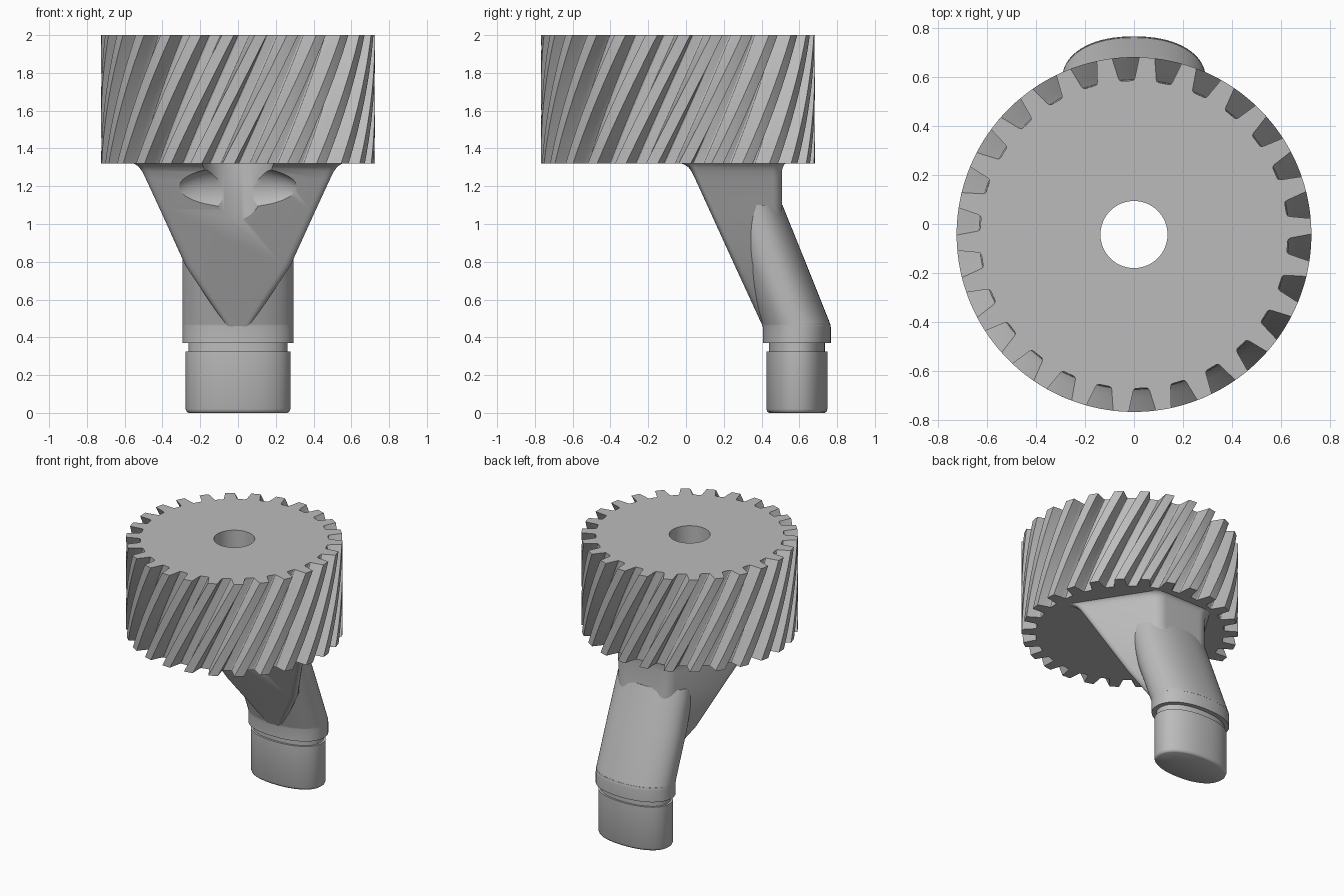
import bpy, bmesh, math
from mathutils import Vector

cube = bpy.data.objects.get("Cube")
if cube:
    bpy.data.objects.remove(cube)

grey = bpy.data.materials.new("mid_grey")
grey.use_nodes = True
COLOUR = (0.5, 0.5, 0.5, 1)
grey.diffuse_color = COLOUR
grey.node_tree.nodes["Principled BSDF"].inputs["Base Color"].default_value = COLOUR

GEAR_Y, GEAR_BOTTOM, TOP = -0.043, 1.32, 2.0


def make_object(name, bm, angle=30):
    bmesh.ops.recalc_face_normals(bm, faces=bm.faces)
    mesh = bpy.data.meshes.new(name)
    bm.to_mesh(mesh)
    bm.free()
    mesh.materials.append(grey)
    obj = bpy.data.objects.new(name, mesh)
    bpy.context.collection.objects.link(obj)
    smooth(obj, angle)
    return obj


def smooth(obj, angle):
    bpy.ops.object.select_all(action="DESELECT")
    obj.select_set(True)
    bpy.context.view_layer.objects.active = obj
    bpy.ops.object.shade_smooth_by_angle(angle=math.radians(angle))


def bridge(bm, a, b):
    n = len(a)
    for i in range(n):
        j = (i + 1) % n
        bm.faces.new((a[i], a[j], b[j], b[i]))


def loft(name, sections, angle=30):
    """Closed skin through matching rings of points."""
    bm = bmesh.new()
    rings = [[bm.verts.new(p) for p in s] for s in sections]
    for a, b in zip(rings, rings[1:]):
        bridge(bm, a, b)
    bm.faces.new(rings[0])
    bm.faces.new(rings[-1])
    return make_object(name, bm, angle)


def oval(z, cy, rx, ry, n=72, power=2.2):
    pts = []
    for i in range(n):
        a = math.tau * i / n
        c, s = math.cos(a), math.sin(a)
        pts.append((math.copysign(abs(c) ** (2 / power), c) * rx,
                    cy + math.copysign(abs(s) ** (2 / power), s) * ry, z))
    return pts


def rounded_trapezoid(z, front, back, wf, wb, radius, steps=8):
    corners = [Vector(p) for p in ((-wf, front, z), (wf, front, z), (wb, back, z), (-wb, back, z))]
    pts = []
    for i, c in enumerate(corners):
        before, after = corners[i - 1] - c, corners[(i + 1) % 4] - c
        p = c + before.normalized() * min(radius, before.length * 0.45)
        q = c + after.normalized() * min(radius, after.length * 0.45)
        for k in range(steps + 1):
            t = k / steps
            pts.append(p * (1 - t) ** 2 + c * 2 * t * (1 - t) + q * t * t)
    return pts


# Helical gear with a bored centre
def build_gear(teeth=26, layers=24, twist=0.48, bore=0.137):
    half_gap = [(4.4, 0.725), (3.95, 0.695), (3.45, 0.665), (3.05, 0.642), (2.7, 0.633), (2.1, 0.629)]
    gap = [(-a, r) for a, r in half_gap] + [(a, r) for a, r in reversed(half_gap)]
    gap += [(5.7, 0.725), (6.92, 0.725), (8.2, 0.725)]
    profile = []
    for t in range(teeth):
        for a, r in gap:
            profile.append((math.radians(92.7 + a) + math.tau * t / teeth, r))
    bm = bmesh.new()

    def ring(z, turn, fixed=None):
        return [bm.verts.new(((fixed or r) * math.cos(a + turn),
                              GEAR_Y + (fixed or r) * math.sin(a + turn), z)) for a, r in profile]

    outer, inner = [], []
    for k in range(layers + 1):
        f = k / layers
        z = GEAR_BOTTOM + (TOP - GEAR_BOTTOM) * f
        outer.append(ring(z, twist * (f - 1)))
    for f, z in ((0, GEAR_BOTTOM), (1, TOP)):
        inner.append(ring(z, twist * (f - 1), bore))
    for a, b in zip(outer, outer[1:]):
        bridge(bm, a, b)
    # straight bore: untwist the lower ring so its wall stays true
    for low, high in zip(*inner):
        low.co.x, low.co.y = high.co.x, high.co.y
    bridge(bm, inner[1], inner[0])
    # end faces start from points matched by angle
    shift = round(twist / math.tau * len(profile))
    low = inner[0][-shift:] + inner[0][:-shift]
    bridge(bm, outer[0], low)
    bridge(bm, outer[-1], inner[1])
    return make_object("helical_gear", bm, 28)


build_gear()

# Oval plug, groove and collar
loft("plug", [oval(0, 0.587, 0.262, 0.147), oval(0.006, 0.587, 0.271, 0.156),
              oval(0.02, 0.587, 0.277, 0.162), oval(0.325, 0.587, 0.277, 0.162)], 40)
loft("plug_groove", [oval(0.31, 0.587, 0.262, 0.148), oval(0.38, 0.587, 0.262, 0.148)])
loft("collar", [oval(0.37, 0.587, 0.294, 0.18), oval(0.45, 0.587, 0.294, 0.18),
                oval(0.475, 0.583, 0.294, 0.18)])

# Leaning oval tube
loft("leaning_tube", [oval(0.46, 0.586, 0.294, 0.18), oval(0.48, 0.58, 0.294, 0.18),
                      oval(0.8, 0.452, 0.294, 0.18), oval(1.1, 0.348, 0.285, 0.163)], 40)

# Flared bracket: z, front, back, front half width, back half width, corner radius
rows = [(0.45, 0.41, 0.56, 0.06, 0.04, 0.03), (0.6, 0.341, 0.57, 0.17, 0.09, 0.05),
        (0.78, 0.258, 0.55, 0.297, 0.15, 0.06), (1.08, 0.121, 0.508, 0.435, 0.2, 0.06),
        (1.24, 0.048, 0.508, 0.51, 0.2, 0.06), (1.28, 0.028, 0.508, 0.53, 0.202, 0.06),
        (1.30, 0.013, 0.512, 0.545, 0.206, 0.06), (1.315, -0.01, 0.52, 0.562, 0.215, 0.06),
        (1.322, -0.03, 0.53, 0.58, 0.225, 0.06)]
bracket = loft("flared_bracket", [rounded_trapezoid(*r) for r in rows], 40)


# Pocket and bore clearance cut into the bracket front
def cut(target, cutter):
    cutter.hide_render = True
    cutter.hide_set(True)
    mod = target.modifiers.new("cut", "BOOLEAN")
    mod.operation, mod.solver, mod.object = "DIFFERENCE", "EXACT", cutter
    bpy.context.view_layer.objects.active = target
    bpy.ops.object.modifier_apply(modifier=mod.name)
    bpy.data.objects.remove(cutter)


bm = bmesh.new()
bmesh.ops.create_uvsphere(bm, u_segments=48, v_segments=24, radius=1)
bmesh.ops.scale(bm, vec=(0.35, 0.11, 0.14), verts=bm.verts)
bmesh.ops.translate(bm, vec=(0, 0.025, 1.165), verts=bm.verts)
cut(bracket, make_object("pocket_cutter", bm))
cut(bracket, loft("clearance_cutter", [oval(z, GEAR_Y, 0.19, 0.19, 64, 2) for z in (0.9, 1.4)]))
smooth(bracket, 35)
